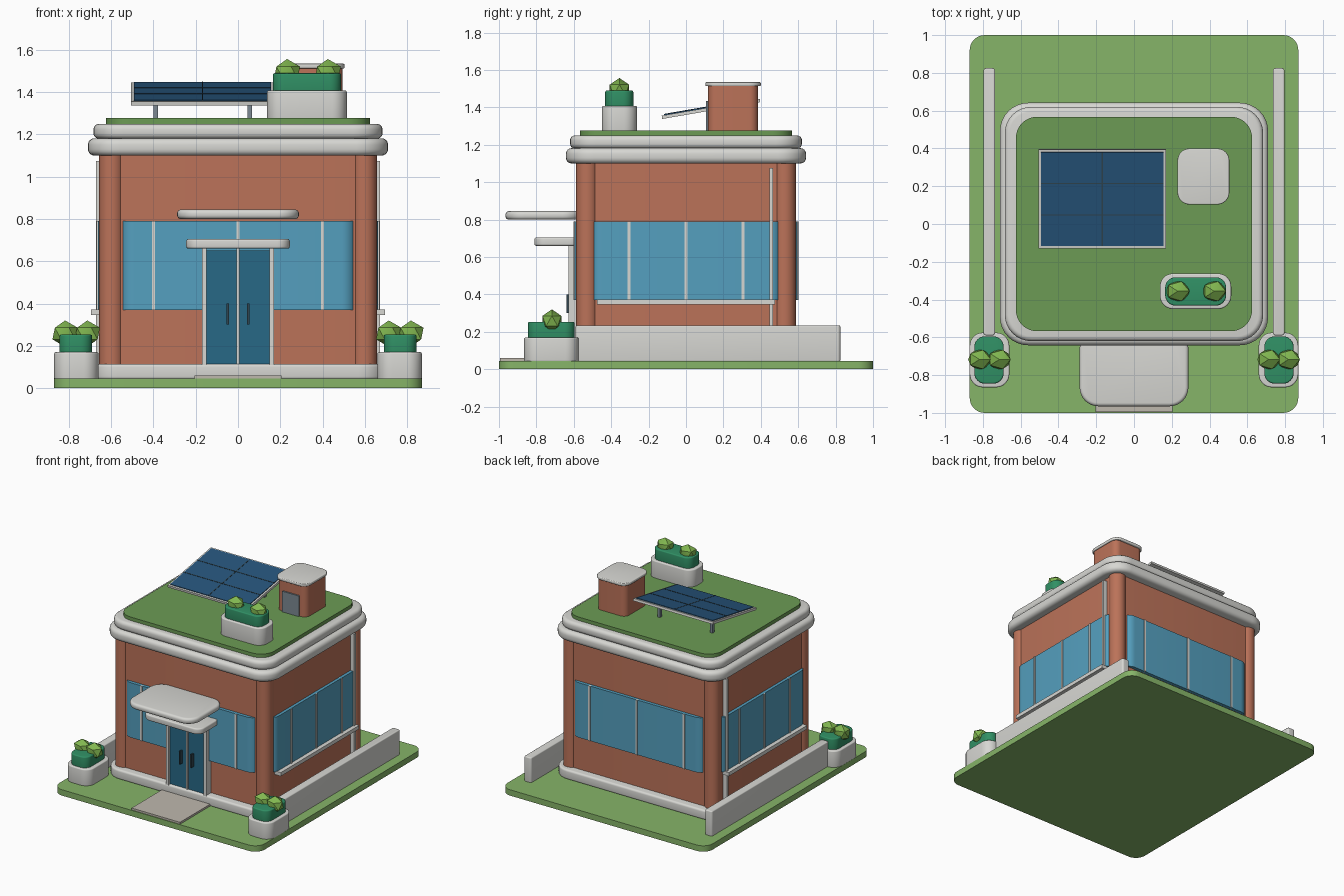
import bpy, bmesh, math

if "Cube" in bpy.data.objects:
    bpy.data.objects.remove(bpy.data.objects["Cube"])

MATS = {}
COLORS = {
    "brick": (0.50, 0.17, 0.10), "glass": (0.09, 0.35, 0.52), "door_glass": (0.02, 0.14, 0.24),
    "lawn": (0.24, 0.46, 0.14), "roof_grass": (0.15, 0.33, 0.09), "hedge": (0.03, 0.28, 0.13),
    "leaf": (0.22, 0.47, 0.08), "panel": (0.02, 0.09, 0.20), "dark": (0.03, 0.06, 0.08),
    "path": (0.52, 0.48, 0.42), "metal": (0.20, 0.25, 0.29), "stone": (0.68, 0.68, 0.65),
}


def mat(name):
    if name not in MATS:
        m = bpy.data.materials.new(name)
        m.diffuse_color = (*COLORS[name], 1)
        m.use_nodes = True
        m.node_tree.nodes["Principled BSDF"].inputs["Base Color"].default_value = m.diffuse_color
        MATS[name] = m
    return MATS[name]


def finish(name, bm, color):
    bmesh.ops.recalc_face_normals(bm, faces=bm.faces[:])
    me = bpy.data.meshes.new(name)
    bm.to_mesh(me)
    bm.free()
    ob = bpy.data.objects.new(name, me)
    bpy.context.collection.objects.link(ob)
    me.materials.append(mat(color))
    bpy.ops.object.select_all(action='DESELECT')
    ob.select_set(True)
    bpy.context.view_layer.objects.active = ob
    bpy.ops.object.shade_smooth_by_angle(angle=math.radians(40))
    return ob


def box(name, x, y, z, color="stone", r=0.0, edge=0.0):
    """Box from (min, max) ranges; r rounds upright corners, edge softens the rims."""
    bm = bmesh.new()
    bmesh.ops.create_cube(bm, size=1)
    for v in bm.verts:
        v.co = [lo + (c + 0.5) * (hi - lo) for c, (lo, hi) in zip(v.co, (x, y, z))]
    if r:
        up = [e for e in bm.edges if abs(e.verts[0].co.z - e.verts[1].co.z) > 1e-5]
        bmesh.ops.bevel(bm, geom=up, offset=r, segments=8, profile=0.5, affect='EDGES')
    if edge:
        rim = [e for e in bm.edges if abs(e.verts[0].co.z - e.verts[1].co.z) < 1e-5]
        bmesh.ops.bevel(bm, geom=rim, offset=edge, segments=4, profile=0.5, affect='EDGES')
    return finish(name, bm, color)


def sym(h):
    return (-h, h)


def mid(c, w):
    return (c - w / 2, c + w / 2)


def side_range(s, a, b):
    return tuple(sorted((s * a, s * b)))


def bush(name, x, y, z, r):
    bm = bmesh.new()
    bmesh.ops.create_icosphere(bm, subdivisions=1, radius=r)
    for v in bm.verts:
        v.co = (x + v.co.x * 1.08, y + v.co.y * 0.95, z + v.co.z)
    ob = finish(name, bm, "leaf")
    ob.data.shade_smooth()


# ground, path and plinth
box("lawn", sym(0.87), sym(1.0), (0, 0.045), "lawn", 0.08)
box("entrance_path", sym(0.205), (-0.995, -0.60), (0.04, 0.06), "path")
box("plinth", sym(0.70), sym(0.63), (0.04, 0.115), r=0.13, edge=0.015)

# brick body with corner pillars
box("brick_body", sym(0.64), sym(0.57), (0.10, 1.12), "brick", 0.09)
for i, (sx, sy) in enumerate([(-1, -1), (1, -1), (-1, 1), (1, 1)]):
    bm = bmesh.new()
    bmesh.ops.create_cone(bm, cap_ends=True, segments=32, radius1=0.059, radius2=0.059, depth=1.01)
    bmesh.ops.translate(bm, verts=bm.verts[:], vec=(sx * 0.598, sy * 0.528, 0.61))
    finish(f"corner_pillar_{i}", bm, "brick")

# ribbon windows on all four sides, with mullions
WZ = (0.37, 0.79)
for s, tag in ((-1, "front"), (1, "back")):
    box(f"{tag}_window", sym(0.56), side_range(s, 0.44, 0.595), WZ, "glass", 0.07)
    for i, x in enumerate((-0.4, 0, 0.4)):
        z = (0.70, 0.79) if s < 0 and x == 0 else WZ
        box(f"{tag}_mullion_{i}", mid(x, 0.015), side_range(s, 0.58, 0.602), z)
for s, tag in ((-1, "left"), (1, "right")):
    box(f"{tag}_window", side_range(s, 0.5, 0.663), sym(0.51), WZ, "glass", 0.06)
    for i, y in enumerate((-0.305, 0, 0.305)):
        box(f"{tag}_mullion_{i}", side_range(s, 0.64, 0.670), mid(y, 0.015), WZ)
    box(f"{tag}_window_sill", side_range(s, 0.62, 0.695), sym(0.475), (0.345, 0.373))
    box(f"{tag}_downpipe", side_range(s, 0.63, 0.672), mid(0.456, 0.02), (0.10, 1.075))
    # low garden wall and planter on each side
    box(f"{tag}_garden_wall", side_range(s, 0.735, 0.797), (-0.59, 0.825), (0.04, 0.235),
        r=0.015, edge=0.008)
    box(f"{tag}_planter", side_range(s, 0.66, 0.87), (-0.865, -0.575), (0.04, 0.17),
        r=0.07, edge=0.008)
    box(f"{tag}_hedge", side_range(s, 0.69, 0.845), (-0.845, -0.595), (0.16, 0.253),
        "hedge", 0.055, 0.008)
    for i, x in enumerate((0.713, 0.818)):
        bush(f"{tag}_bush_{i}", s * x, -0.717, 0.258, 0.062)

# entrance doors and frame
for s, tag in ((-1, "left"), (1, "right")):
    box(f"{tag}_door_leaf", side_range(s, 0.006, 0.15), (-0.612, -0.56), (0.115, 0.65), "door_glass")
    box(f"{tag}_door_jamb", side_range(s, 0.148, 0.170), (-0.627, -0.56), (0.10, 0.66))
    box(f"{tag}_door_handle", mid(s * 0.048, 0.011), (-0.640, -0.61), (0.30, 0.40), "dark")
box("door_centre_post", sym(0.007), (-0.62, -0.56), (0.10, 0.66))
box("door_canopy", sym(0.245), (-0.81, -0.56), (0.66, 0.705), r=0.06, edge=0.01)
box("upper_canopy", sym(0.288), (-0.965, -0.56), (0.80, 0.845), r=0.10, edge=0.018)

# cornice rings and green roof
box("lower_cornice", sym(0.71), sym(0.642), (1.10, 1.182), r=0.15, edge=0.03)
box("upper_cornice", sym(0.684), sym(0.62), (1.18, 1.25), r=0.14, edge=0.026)
box("green_roof", sym(0.625), sym(0.567), (1.24, 1.277), "roof_grass", 0.11)

# rooftop planter
box("roof_planter", (0.137, 0.515), (-0.45, -0.262), (1.27, 1.408), r=0.07, edge=0.008)
box("roof_hedge", (0.165, 0.488), (-0.432, -0.282), (1.40, 1.49), "hedge", 0.055, 0.008)
for i, x in enumerate((0.232, 0.425)):
    bush(f"roof_bush_{i}", x, -0.356, 1.493, 0.064)

# rooftop stair hut
box("roof_hut", (0.243, 0.495), (0.118, 0.385), (1.27, 1.52), "brick", 0.045)
box("roof_hut_cap", (0.23, 0.505), (0.103, 0.40), (1.513, 1.535), r=0.065, edge=0.006)
box("roof_hut_door", (0.30, 0.44), (0.107, 0.13), (1.275, 1.435), "metal")

# tilted solar array, built flat then rotated
parts = [box("solar_frame", sym(0.338), sym(0.266), (-0.012, 0.006)),
         box("solar_cells", sym(0.324), sym(0.252), (0.0, 0.011), "panel"),
         box("solar_column_bar", sym(0.003), sym(0.252), (0.0, 0.013), "dark")]
for i, y in enumerate((-0.084, 0.084)):
    parts.append(box(f"solar_row_bar_{i}", sym(0.324), mid(y, 0.006), (0.0, 0.013), "dark"))
for ob in parts:
    ob.location = (-0.168, 0.133, 1.395)
    ob.rotation_euler = (0.17, 0, 0)
for i, x in enumerate((-0.39, 0.055)):
    box(f"solar_leg_{i}", mid(x, 0.022), mid(0.24, 0.022), (1.27, 1.405), "metal")
